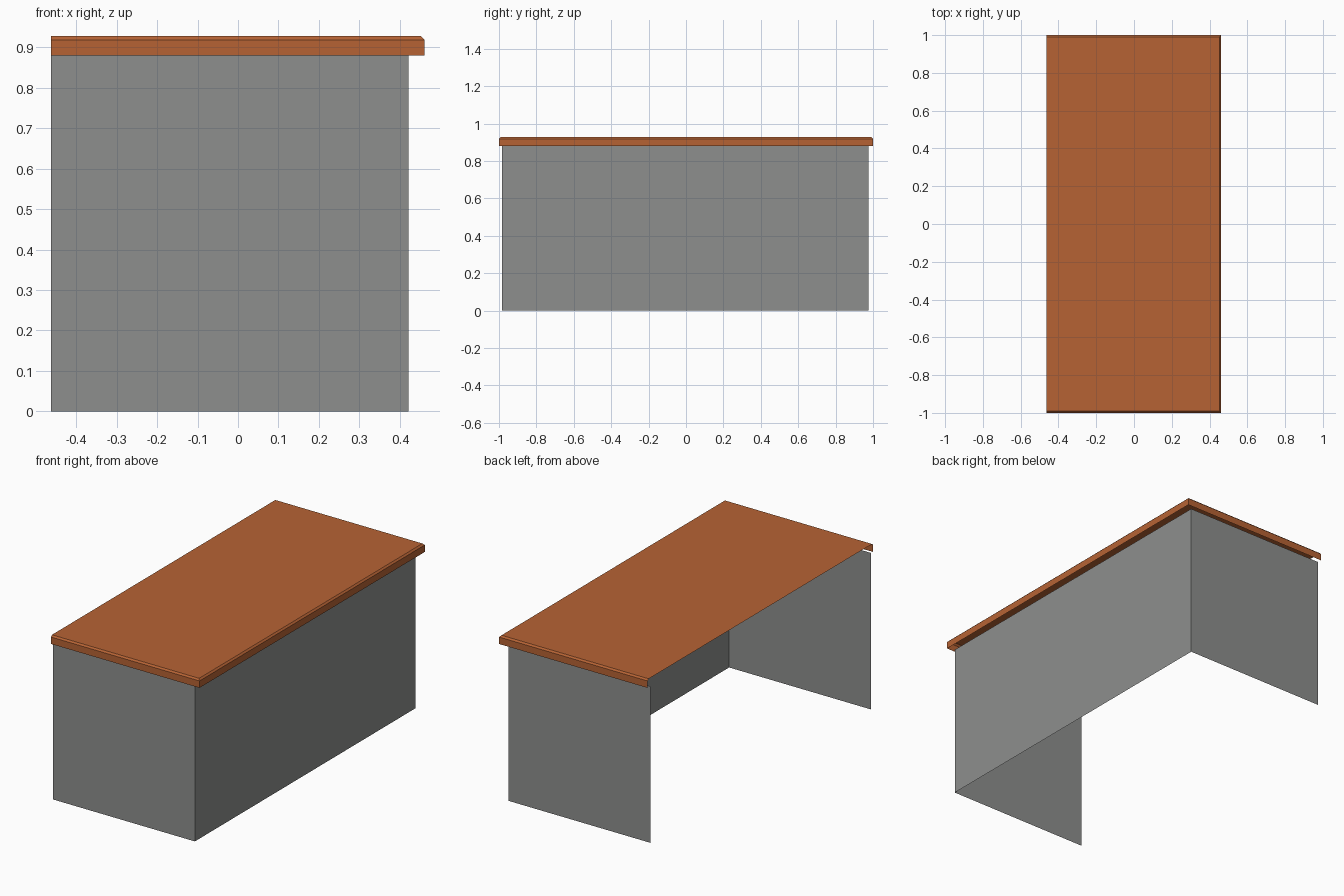
import bpy

if "Cube" in bpy.data.objects:
    bpy.data.objects.remove(bpy.data.objects["Cube"])

BACK = -0.462  # open side of the counter


def material(name, rgb):
    m = bpy.data.materials.new(name)
    m.diffuse_color = (*rgb, 1)
    m.use_nodes = True
    m.node_tree.nodes["Principled BSDF"].inputs["Base Color"].default_value = m.diffuse_color
    return m


def outline(right, front, back, z):
    # U-shaped outline, open towards -x
    return [(BACK, front, z), (right, front, z), (right, back, z), (BACK, back, z)]


def shell(name, rings, mat, capped=False):
    # thin open sheets between stacked outlines, optional flat cap on the last one
    verts = [p for ring in rings for p in ring]
    faces = [(4 * r + i, 4 * r + i + 1, 4 * r + i + 5, 4 * r + i + 4)
             for r in range(len(rings) - 1) for i in range(3)]
    if capped:
        n = 4 * (len(rings) - 1)
        faces.append((n, n + 1, n + 2, n + 3))
    me = bpy.data.meshes.new(name)
    me.from_pydata(verts, [], faces)
    me.materials.append(mat)
    ob = bpy.data.objects.new(name, me)
    bpy.context.collection.objects.link(ob)
    return ob


wood = material("orange wood", (0.47, 0.124, 0.034))
grey = material("grey panel", (0.27, 0.275, 0.27))

# counter top: skirt, small chamfer and flat top, hollow underneath
shell("counter_top", [
    outline(0.461, -1.0, 1.0, 0.879),
    outline(0.461, -1.0, 1.0, 0.918),
    outline(0.452, -0.991, 0.991, 0.927),
], wood, capped=True)

# three thin side panels
shell("side_panels", [
    outline(0.421, -0.984, 0.976, 0.0),
    outline(0.421, -0.984, 0.976, 0.879),
], grey)
